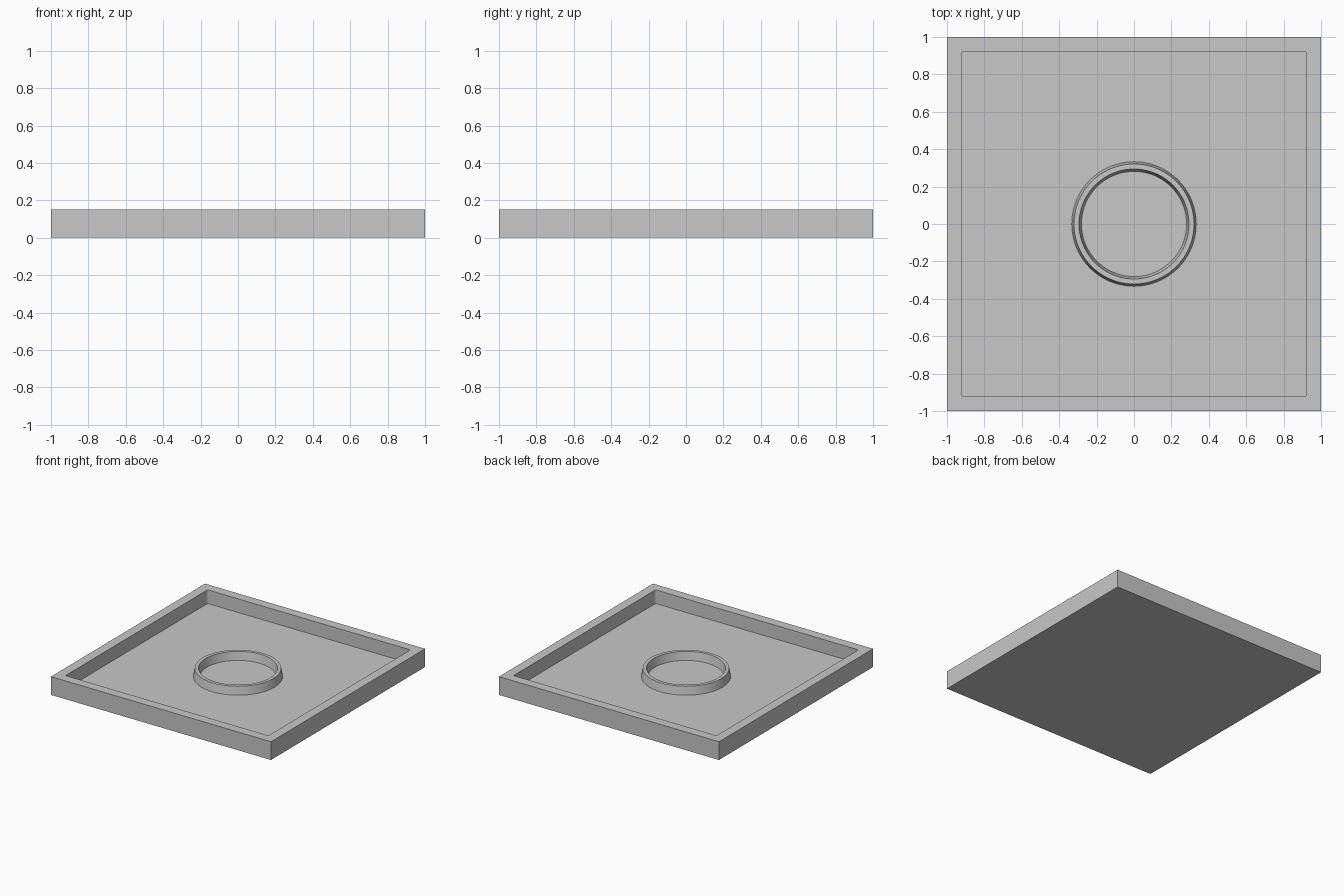
import bpy, bmesh, math

HEIGHT, FLOOR = 0.15, 0.038      # tray height, inner floor level
HALF, INNER = 1.0, 0.922         # outer and inner half widths
CORNER = 0.012                   # inner corner radius

default = bpy.data.objects.get("Cube")
if default:
    bpy.data.objects.remove(default, do_unlink=True)

grey = bpy.data.materials.new("plain grey")
grey.use_nodes = True
grey.diffuse_color = (0.58, 0.58, 0.58, 1)
grey.node_tree.nodes["Principled BSDF"].inputs["Base Color"].default_value = grey.diffuse_color


def finish(bm, name):
    bmesh.ops.recalc_face_normals(bm, faces=bm.faces)
    mesh = bpy.data.meshes.new(name)
    bm.to_mesh(mesh)
    bm.free()
    mesh.materials.append(grey)
    obj = bpy.data.objects.new(name, mesh)
    bpy.context.collection.objects.link(obj)
    bpy.ops.object.select_all(action="DESELECT")
    obj.select_set(True)
    bpy.context.view_layer.objects.active = obj
    bpy.ops.object.shade_smooth_by_angle(angle=math.radians(30))
    return obj


def square_loop(bm, half, z, radius=0.0, steps=1):
    """Closed loop of vertices around a square, with optional round corners."""
    verts = []
    for corner in range(4):
        middle = math.pi / 4 + corner * math.pi / 2
        cx = math.copysign(half - radius, math.cos(middle))
        cy = math.copysign(half - radius, math.sin(middle))
        for i in range(steps):
            a = corner * math.pi / 2 + (i / (steps - 1) * math.pi / 2 if steps > 1 else 0)
            verts.append(bm.verts.new((cx + radius * math.cos(a), cy + radius * math.sin(a), z)))
    return verts


def circle_loop(bm, radius, z, count=96):
    return [bm.verts.new((radius * math.cos(math.tau * i / count),
                          radius * math.sin(math.tau * i / count), z)) for i in range(count)]


def wall(bm, low, high):
    n = len(low)
    for i in range(n):
        j = (i + 1) % n
        bm.faces.new((low[i], low[j], high[j], high[i]))


def loop_edges(bm, verts):
    return [bm.edges.get((verts[i - 1], verts[i])) for i in range(len(verts))]


# Tray: base, outer walls, recessed floor and flat rim
bm = bmesh.new()
outer_low = square_loop(bm, HALF, 0)
outer_high = square_loop(bm, HALF, HEIGHT)
inner_low = square_loop(bm, INNER, FLOOR, CORNER, 5)
inner_high = square_loop(bm, INNER, HEIGHT, CORNER, 5)
wall(bm, outer_low, outer_high)
wall(bm, inner_low, inner_high)
bm.faces.new(outer_low)
bm.faces.new(inner_low)
bmesh.ops.triangle_fill(bm, use_beauty=True, normal=(0, 0, 1),
                        edges=loop_edges(bm, outer_high) + loop_edges(bm, inner_high))
finish(bm, "tray")

# Raised ring with tapered sides, standing on the tray floor
bm = bmesh.new()
profile = [(0.333, FLOOR), (0.321, 0.106), (0.294, 0.106), (0.281, FLOOR)]
loops = [circle_loop(bm, r, z) for r, z in profile]
for i, loop in enumerate(loops):
    wall(bm, loop, loops[(i + 1) % len(loops)])
finish(bm, "centre_ring")
